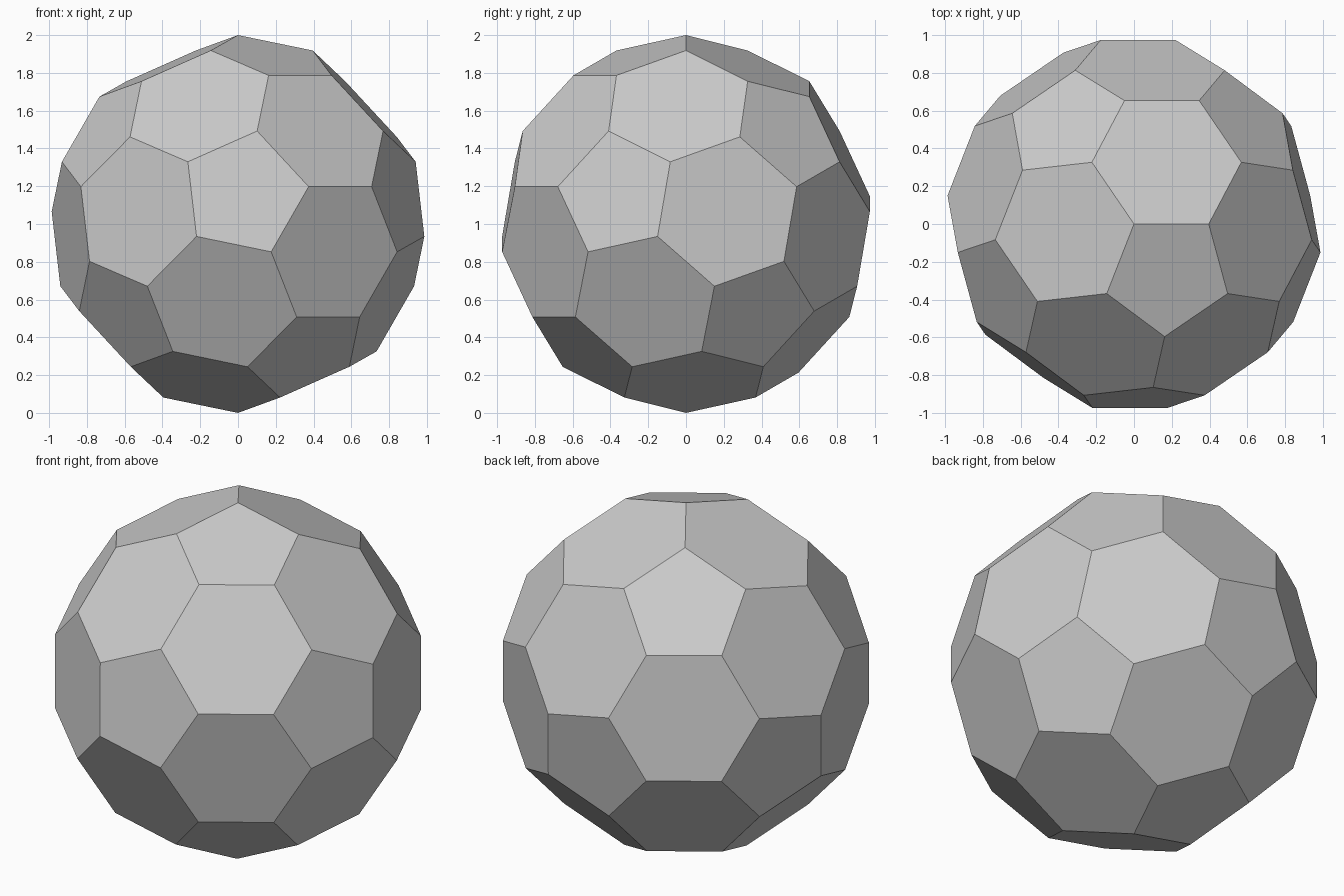
import bpy, bmesh
from math import radians
from mathutils import Matrix, Vector

if "Cube" in bpy.data.objects:
    bpy.data.objects.remove(bpy.data.objects["Cube"])

# Icosahedron used as the source of the truncated solid
ico = bmesh.new()
bmesh.ops.create_icosphere(ico, subdivisions=1, radius=1)
ico.verts.ensure_lookup_table()


def neighbours(v):
    return [e.other_vert(v) for e in v.link_edges]


# Cut every edge at its thirds: one point next to each end
points = [(v.co * 2 + n.co) / 3 for v in ico.verts for n in neighbours(v)]

# Orientation: one corner on top, a pentagon edge along +x, pentagon towards -y
a = ico.verts[0]
b = neighbours(a)[0]
top = (a.co * 2 + b.co) / 3
z = top.normalized()
for c in neighbours(a):
    if c in neighbours(b):
        edge = (c.co - b.co) / 3
        x = (edge - z * edge.dot(z)).normalized()
        y = z.cross(x)
        if a.co.dot(y) < 0:
            rotation = Matrix((x, y, z))
            break
ico.free()

# Ball: convex hull of the points, with coplanar triangles merged to flat faces
bm = bmesh.new()
for p in points:
    bm.verts.new(rotation @ p.normalized() + Vector((0, 0, 1)))
bmesh.ops.convex_hull(bm, input=bm.verts[:])
bmesh.ops.dissolve_limit(bm, angle_limit=radians(2), verts=bm.verts[:], edges=bm.edges[:])
bmesh.ops.recalc_face_normals(bm, faces=bm.faces[:])

mesh = bpy.data.meshes.new("faceted_ball")
bm.to_mesh(mesh)
bm.free()
ball = bpy.data.objects.new("faceted_ball", mesh)
bpy.context.collection.objects.link(ball)
